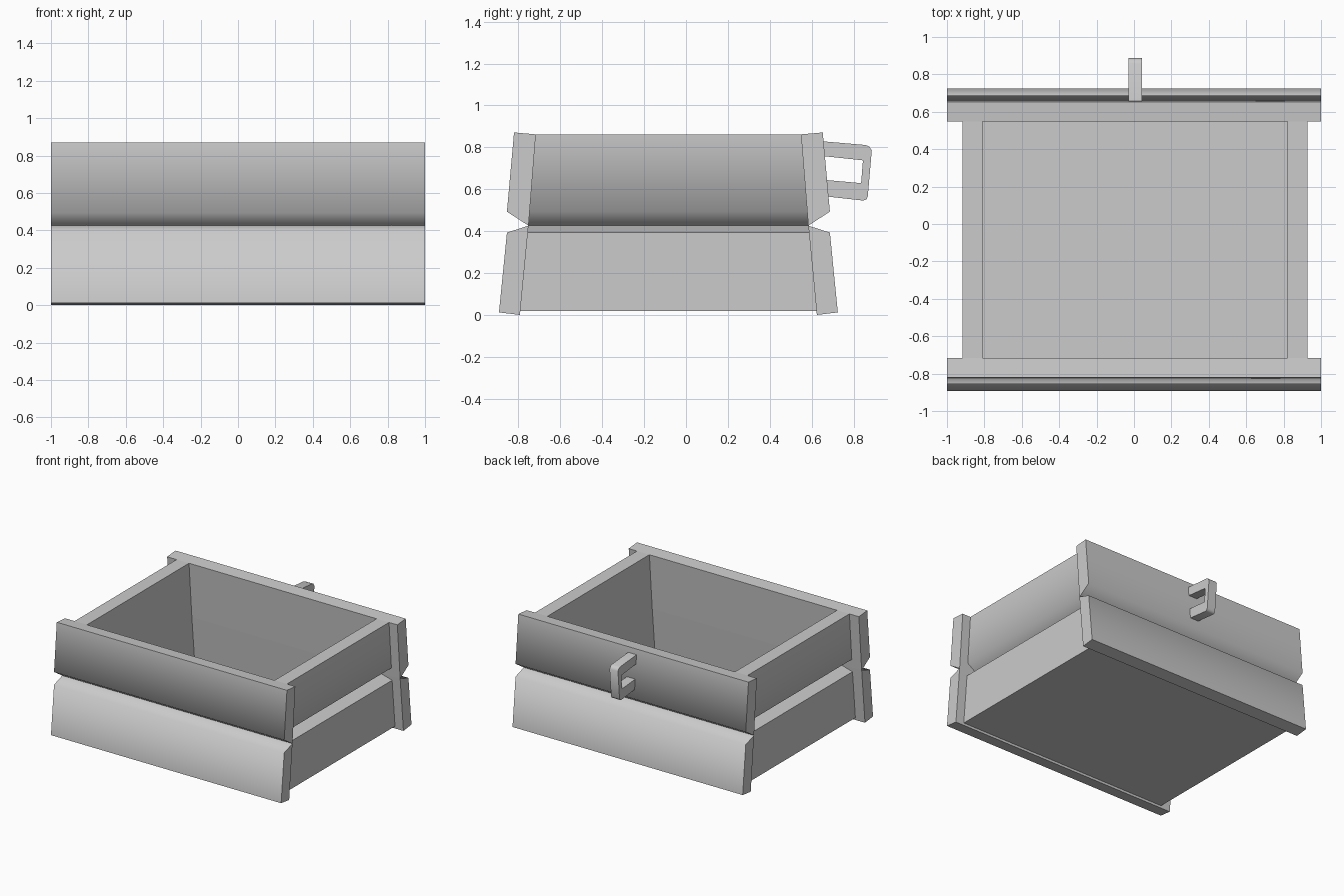
import bpy, bmesh, math

if "Cube" in bpy.data.objects:
    bpy.data.objects.remove(bpy.data.objects["Cube"])


def loft(name, ring_a, ring_b, angle=72):
    """Solid between two matching end rings."""
    bm = bmesh.new()
    a = [bm.verts.new(p) for p in ring_a]
    b = [bm.verts.new(p) for p in ring_b]
    n = len(a)
    bm.faces.new(a)
    bm.faces.new(b[::-1])
    for i in range(n):
        j = (i + 1) % n
        bm.faces.new((a[j], a[i], b[i], b[j]))
    bmesh.ops.recalc_face_normals(bm, faces=bm.faces)
    mesh = bpy.data.meshes.new(name)
    bm.to_mesh(mesh)
    bm.free()
    ob = bpy.data.objects.new(name, mesh)
    bpy.context.collection.objects.link(ob)
    bpy.ops.object.select_all(action='DESELECT')
    ob.select_set(True)
    bpy.context.view_layer.objects.active = ob
    bpy.ops.object.shade_smooth_by_angle(angle=math.radians(angle))
    return ob


def along_x(name, profile, x0, x1):
    return loft(name, [(x0, y, z) for y, z in profile],
                [(x1, y, z) for y, z in profile])


# Front and back walls: leaning boards, chamfered where they meet
MID_Y = -0.084
LOWER = [(-0.893, 0.012), (-0.793, 0.0), (-0.752, 0.426), (-0.855, 0.393)]
UPPER = [(-0.855, 0.493), (-0.752, 0.426), (-0.717, 0.862), (-0.821, 0.871)]
for level, prof in (("lower", LOWER), ("upper", UPPER)):
    along_x(f"front_{level}_board", prof, -1, 1)
    along_x(f"back_{level}_board", [(2 * MID_Y - y, z) for y, z in prof], -1, 1)


# Side walls: upright boards whose ends follow the leaning walls
def half_depth(z):
    return 0.709 + (0.633 - 0.709) * z / 0.862


SIDE_LOWER = [(0.815, 0.02), (0.923, 0.02), (0.923, 0.393), (0.815, 0.426)]
SIDE_UPPER = [(0.815, 0.426), (0.923, 0.493), (0.923, 0.862), (0.815, 0.862)]
for side, s in (("left", -1), ("right", 1)):
    for level, prof in (("lower", SIDE_LOWER), ("upper", SIDE_UPPER)):
        loft(f"{side}_{level}_board",
             [(0.005 + s * x, MID_Y - half_depth(z), z) for x, z in prof],
             [(0.005 + s * x, MID_Y + half_depth(z), z) for x, z in prof])

# Floor panel
along_x("floor", [(-0.793, 0.018), (0.625, 0.018), (0.622, 0.04), (-0.79, 0.04)],
        -0.918, 0.928)

# Handle: C-shaped bracket on the back wall
HANDLE = [(0.65, 0.829), (0.858, 0.811), (0.875, 0.804), (0.887, 0.785),
          (0.868, 0.566), (0.862, 0.552), (0.846, 0.546), (0.676, 0.565),
          (0.668, 0.644), (0.836, 0.629), (0.845, 0.738), (0.656, 0.758)]
along_x("handle", HANDLE, -0.03, 0.043)
